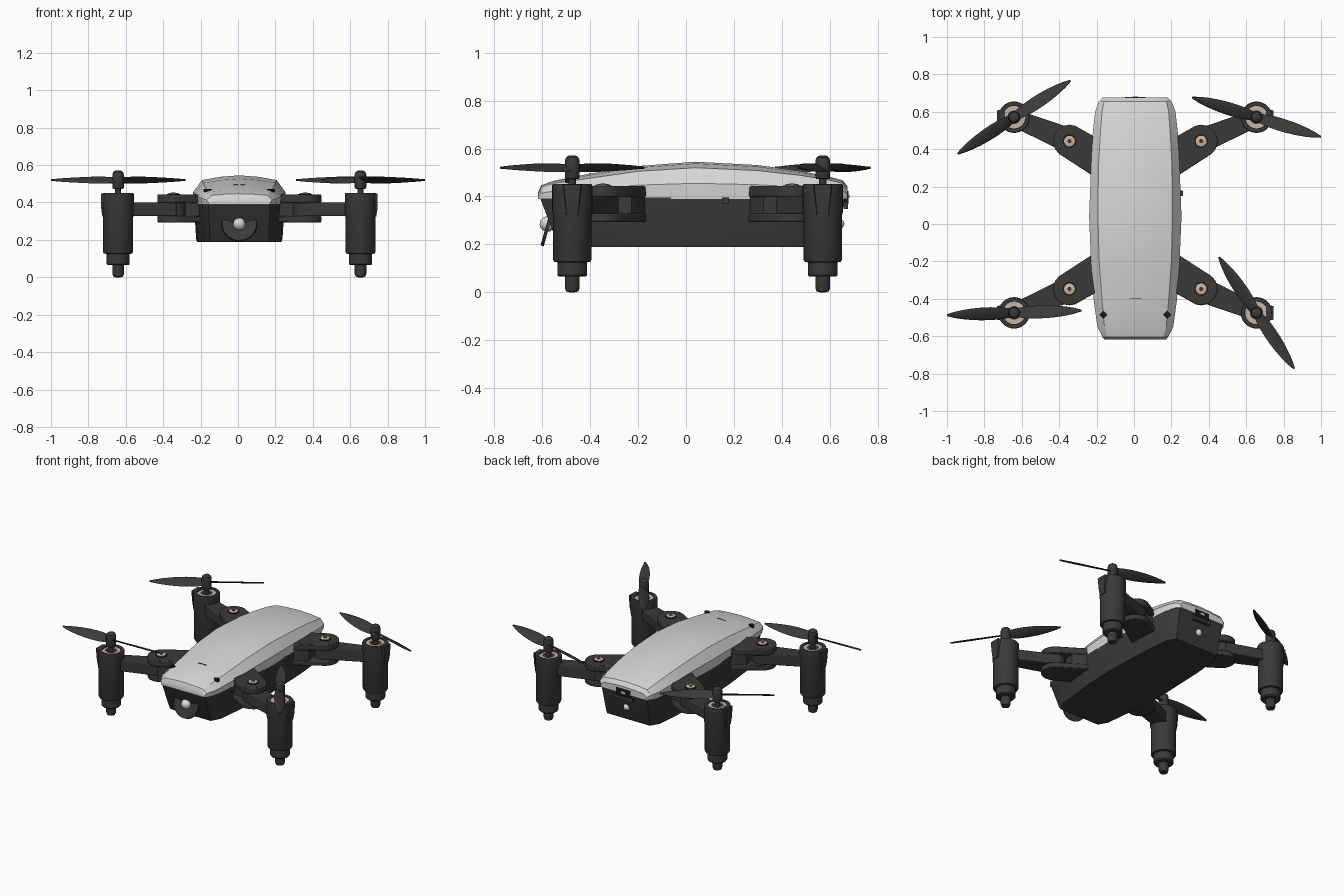
import bpy, bmesh, math
from mathutils import Matrix, Vector

if "Cube" in bpy.data.objects:
    bpy.data.objects.remove(bpy.data.objects["Cube"])

X0, YM = 0.007, 0.048          # middle of the left-right and front-back symmetry


def material(name, r, g, b):
    m = bpy.data.materials.new(name)
    m.diffuse_color = (r, g, b, 1)
    m.use_nodes = True
    m.node_tree.nodes["Principled BSDF"].inputs["Base Color"].default_value = m.diffuse_color
    return m


DARK = material("charcoal plastic", 0.042, 0.042, 0.042)
SHELL = material("light grey plastic", 0.68, 0.68, 0.68)
BLACK = material("black", 0.01, 0.01, 0.01)
TAN = material("pale copper", 0.58, 0.46, 0.36)
SILVER = material("silver", 0.7, 0.7, 0.68)


def finish(name, bm, mat, matrix=None, bevel=0):
    bmesh.ops.remove_doubles(bm, verts=bm.verts, dist=1e-5)
    bmesh.ops.recalc_face_normals(bm, faces=bm.faces)
    me = bpy.data.meshes.new(name)
    bm.to_mesh(me)
    bm.free()
    me.materials.append(mat)
    ob = bpy.data.objects.new(name, me)
    bpy.context.collection.objects.link(ob)
    if matrix:
        ob.matrix_world = matrix
    if bevel:
        mod = ob.modifiers.new("bevel", 'BEVEL')
        mod.width, mod.segments, mod.limit_method = bevel, 2, 'ANGLE'
    return ob


def loft(name, rings, mat, **kw):
    """Skin a list of equal closed rings and cap both ends."""
    bm = bmesh.new()
    rows = [[bm.verts.new(p) for p in ring] for ring in rings]
    n = len(rows[0])
    for a, b in zip(rows, rows[1:]):
        for i in range(n):
            j = (i + 1) % n
            bm.faces.new((a[i], a[j], b[j], b[i]))
    bm.faces.new(rows[0])
    bm.faces.new(rows[-1])
    return finish(name, bm, mat, **kw)


def prism(name, pts, z0, z1, mat, **kw):
    return loft(name, [[(x, y, z) for x, y in pts] for z in (z0, z1)], mat, **kw)


def turned(name, profile, at, mat, segs=28, matrix=None):
    """Solid of revolution about z from (radius, z) points."""
    rings = [[(r * math.cos(2 * math.pi * i / segs), r * math.sin(2 * math.pi * i / segs), z)
              for i in range(segs)] for r, z in profile]
    return loft(name, rings, mat, matrix=matrix or Matrix.Translation(at))


def box(name, centre, size, mat, rot=0, bevel=0):
    bm = bmesh.new()
    bmesh.ops.create_cube(bm, size=1, matrix=Matrix.Diagonal((*size, 1)))
    return finish(name, bm, mat, Matrix.Translation(centre) @ Matrix.Rotation(rot, 4, 'Z'), bevel)


# Lower hull: half outline mirrored, ends pulled in towards the bottom
half = [(0.165, -0.61), (0.2, -0.54), (0.235, -0.2), (0.243, 0.05),
        (0.23, 0.4), (0.212, 0.6), (0.175, 0.665)]
outline = half + [(-x, y) for x, y in reversed(half)]


def hull_ring(z, sx, front, back):
    return [(X0 + x * sx, y * (front if y < 0 else back), z) for x, y in outline]


loft("hull", [hull_ring(0.19, 0.93, 0.865, 0.93), hull_ring(0.205, 0.95, 0.88, 0.94),
              hull_ring(0.395, 1, 1, 1)], DARK)

# Upper shell: y, half width, ridge half width, ridge height, crown height
stations = [(-0.618, 0.165, 0.145, 0.408, 0.415), (-0.605, 0.175, 0.150, 0.438, 0.447),
            (-0.55, 0.203, 0.165, 0.455, 0.466), (-0.41, 0.222, 0.178, 0.475, 0.494),
            (-0.2, 0.237, 0.193, 0.505, 0.527), (0.04, 0.247, 0.200, 0.520, 0.545),
            (0.3, 0.237, 0.197, 0.508, 0.531), (0.48, 0.228, 0.187, 0.488, 0.506),
            (0.6, 0.215, 0.178, 0.468, 0.482), (0.655, 0.195, 0.167, 0.455, 0.467),
            (0.675, 0.175, 0.155, 0.430, 0.440)]
rings = []
for y, w, rw, zr, zc in stations:
    side = [(w * 0.985, 0.39), (w, 0.39 + (zr - 0.39) * 0.5), (rw, zr), (rw * 0.5, zc - (zc - zr) * 0.3)]
    sec = side + [(0, zc)] + [(-x, z) for x, z in reversed(side)]
    rings.append([(X0 + x, y, z) for x, z in sec])
loft("shell", rings, SHELL)

# Small shell details
for s in (-1, 1):
    box("shell_vent", (X0 + s * 0.17, -0.485, 0.464), (0.03, 0.03, 0.016), BLACK, math.pi / 4)
box("shell_seam", (X0, -0.4, 0.493), (0.06, 0.004, 0.008), BLACK)
box("side_button", (X0 + 0.243, 0.165, 0.382), (0.025, 0.03, 0.026), DARK)

# Front camera and rear screw, both facing outwards
facing = Matrix.Translation((X0, -0.578, 0.285)) @ Matrix.Rotation(math.radians(74), 4, 'X')
turned("camera_ring", [(0.095, -0.01), (0.092, 0.004), (0.07, 0.004), (0.04, -0.004), (0.03, -0.004)],
       None, DARK, matrix=facing)
ball = [(0.033 * math.cos(a), 0.033 * math.sin(a)) for a in (-1.3, -0.6, 0, 0.4, 0.8, 1.2, 1.5)]
turned("camera_lens", ball, None, SILVER, 20, facing)
back = Matrix.Translation((X0, 0.638, 0.285)) @ Matrix.Rotation(math.radians(-80), 4, 'X')
turned("rear_screw", [(r * 0.7, z * 0.7) for r, z in ball], None, SILVER, 20, back)
box("rear_port", (X0, 0.665, 0.395), (0.11, 0.026, 0.055), BLACK)
box("rear_port_frame", (X0, 0.667, 0.362), (0.14, 0.02, 0.03), DARK)
box("port_contact", (X0, 0.678, 0.40), (0.03, 0.008, 0.014), SILVER)


def blade_section(r):
    """Chord and pitch of the blade at a radius."""
    t = r / 0.36
    chord = 0.078 * math.sin(math.pi * min(1, 0.13 + 0.87 * t ** 0.85)) ** 0.6 if t < 1 else 0
    return max(chord, 0.012), math.radians(32 - 12 * t)


def propeller(cx, cy, angle):
    for k in (0, math.pi):
        rings = []
        for r in (0.015, 0.04, 0.08, 0.13, 0.18, 0.23, 0.28, 0.32, 0.345, 0.357, 0.36):
            chord, pitch = blade_section(r)
            ring = []
            for i in range(10):
                a = 2 * math.pi * i / 10
                p = Matrix.Rotation(-pitch, 3, 'X') @ Vector((0, chord / 2 * math.cos(a), 0.005 * math.sin(a)))
                ring.append((r, p.y, p.z))
            rings.append(ring)
        loft("propeller_blade", rings, DARK, matrix=Matrix.Translation((cx, cy, 0.52))
             @ Matrix.Rotation(angle + k, 4, 'Z'))


# Four folding arms with motors and propellers
angles = {(-1, 1): 33, (1, 1): -17, (-1, -1): 2, (1, -1): -56}
for (sx, sy), deg in angles.items():
    def place(pts):
        return [(X0 + sx * x, YM + sy * y) for x, y in pts]

    mx, my = place([(0.648, 0.523)])[0]
    kx, ky = place([(0.352, 0.395)])[0]

    # Bracket: two plates with a core between them
    knuckle = [(0.352 + 0.088 * math.cos(math.radians(a)), 0.395 + 0.088 * math.sin(math.radians(a)))
               for a in range(-50, 131, 20)]
    plate = [(0.19, 0.205), (0.235, 0.215)] + knuckle + [(0.22, 0.42), (0.19, 0.42)]
    prism("bracket_top", place(plate), 0.398, 0.443, DARK, bevel=0.006)
    prism("bracket_bottom", place(plate), 0.293, 0.328, DARK, bevel=0.006)
    prism("bracket_core", place([(0.19, 0.21), (0.235, 0.22), (0.31, 0.275), (0.29, 0.41), (0.19, 0.41)]),
          0.32, 0.405, DARK)

    # Hinge screw
    turned("hinge_washer", [(0.037, 0.44), (0.037, 0.446), (0.03, 0.446)], (kx, ky, 0), BLACK, 20)
    turned("hinge_screw", [(0.029, 0.44), (0.029, 0.449), (0.02, 0.452)], (kx, ky, 0), TAN, 20)
    turned("hinge_socket", [(0.012, 0.44), (0.012, 0.454)], (kx, ky, 0), DARK, 6)

    # Arm from hinge to motor
    turned("arm_hinge", [(0.066, 0.327), (0.066, 0.399)], (kx, ky, 0), DARK)
    prism("arm", place([(0.372, 0.333), (0.64, 0.465), (0.64, 0.565), (0.335, 0.462)]),
          0.327, 0.4, DARK, bevel=0.005)

    # Motor housing, stepped foot and open top rim
    turned("motor_housing", [(0.012, 0.0), (0.026, 0.004), (0.031, 0.018), (0.031, 0.065), (0.056, 0.065),
                             (0.062, 0.072), (0.062, 0.125), (0.076, 0.127), (0.08, 0.135), (0.08, 0.32),
                             (0.084, 0.335), (0.084, 0.446), (0.081, 0.451), (0.062, 0.451),
                             (0.062, 0.44), (0.02, 0.44)], (mx, my, 0), DARK, 32)
    turned("motor_cap", [(0.060, 0.435), (0.060, 0.446), (0.036, 0.446), (0.036, 0.435)],
           (mx, my, 0), TAN, 28)
    # Tapered clip on the outer side of the housing
    loft("motor_clip", [[(mx + sx * x, my + y, z) for x, y in
                         ((0.05, -w), (d, -w * 0.8), (d, w * 0.8), (0.05, w))]
                        for z, w, d in ((0.325, 0.03, 0.084), (0.36, 0.034, 0.09), (0.449, 0.045, 0.092))],
         DARK)

    # Drive shaft and hub
    turned("propeller_hub", [(0.016, 0.435), (0.016, 0.472), (0.028, 0.474), (0.031, 0.48), (0.031, 0.548),
                             (0.027, 0.562), (0.016, 0.570), (0.005, 0.572)], (mx, my, 0), DARK, 24)
    propeller(mx, my, math.radians(deg))

# Smooth shading with sharp edges kept
bpy.ops.object.select_all(action='SELECT')
bpy.context.view_layer.objects.active = bpy.context.selected_objects[0]
bpy.ops.object.shade_smooth_by_angle(angle=math.radians(28))
